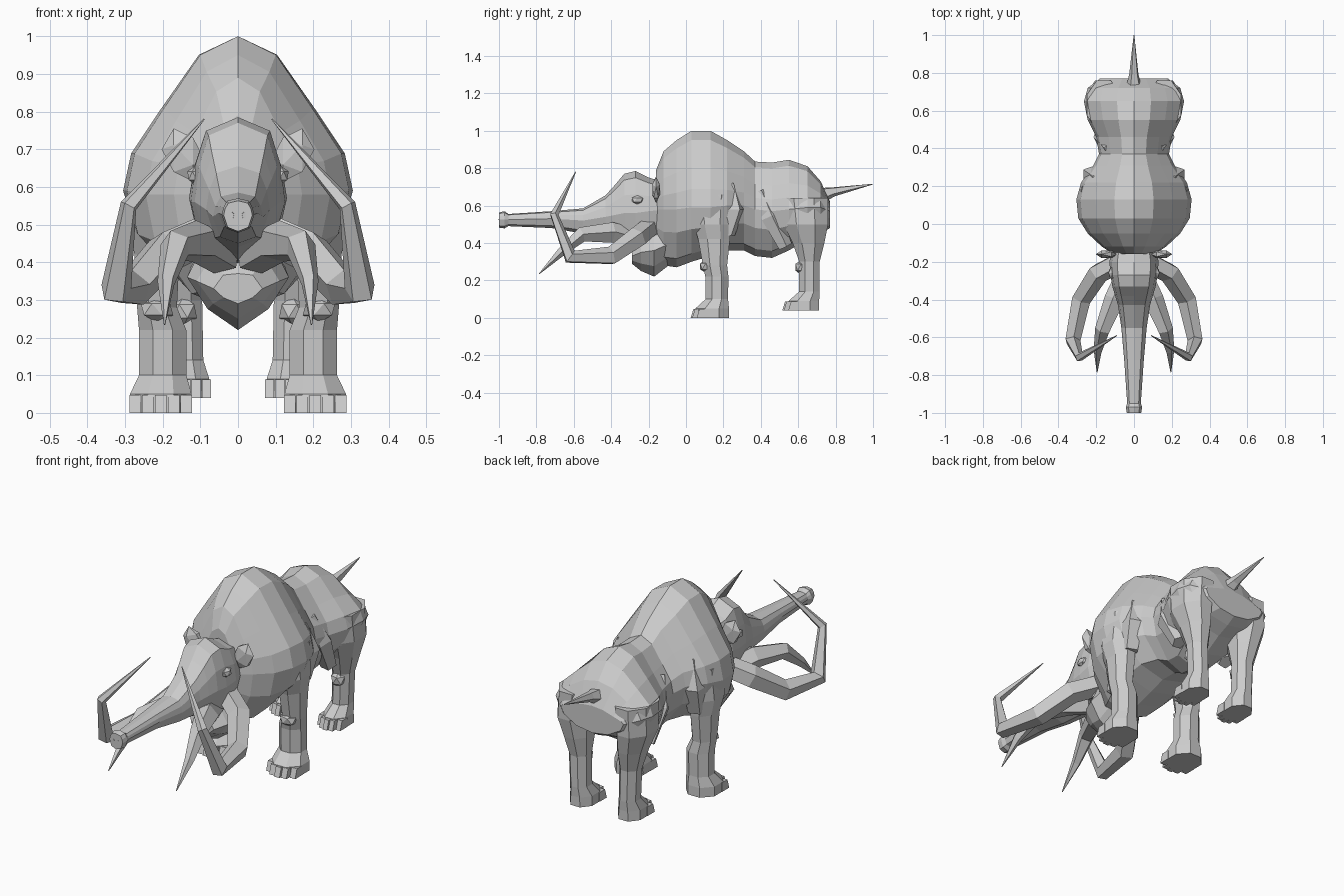
import bpy
import bmesh
from math import cos, sin, tau
from mathutils import Vector, Matrix

if "Cube" in bpy.data.objects:
    bpy.data.objects.remove(bpy.data.objects["Cube"], do_unlink=True)


def finish(name, bm, mirror=False):
    """Turn a bmesh into a flat-shaded object, optionally mirrored across x."""
    bmesh.ops.recalc_face_normals(bm, faces=bm.faces)
    mesh = bpy.data.meshes.new(name)
    bm.to_mesh(mesh)
    bm.free()
    obj = bpy.data.objects.new(name, mesh)
    bpy.context.collection.objects.link(obj)
    if mirror:
        modifier = obj.modifiers.new("Mirror", "MIRROR")
        modifier.use_mirror_merge = False
    return obj


def skin(name, rings, mirror=False):
    """Bridge a sequence of equal rings and cap both ends."""
    bm = bmesh.new()
    loops = [[bm.verts.new(p) for p in ring] for ring in rings]
    count = len(loops[0])
    for a, b in zip(loops, loops[1:]):
        for i in range(count):
            j = (i + 1) % count
            bm.faces.new((a[i], a[j], b[j], b[i]))
    bm.faces.new(loops[0])
    bm.faces.new(loops[-1])
    return finish(name, bm, mirror)


def along_y(name, half_profile, sections):
    """Loft a symmetric profile; sections are (y, half width, bottom, top, widest z)."""
    full = half_profile + [(-x, z) for x, z in half_profile[-2:0:-1]]
    rings = []
    for y, width, low, high, mid in sections:
        rings.append([Vector((x * width, y, mid + z * ((high - mid) if z > 0 else (mid - low))))
                      for x, z in full])
    return skin(name, rings)


def upright(name, sections, sides=8):
    """Mirrored loft of level ellipses; sections are (x, y, z, x radius, y radius)."""
    rings = []
    for x, y, z, rx, ry in sections:
        angles = [tau * (i + 0.5) / sides for i in range(sides)]
        rings.append([Vector((x + rx * 1.08 * cos(a), y + ry * 1.08 * sin(a), z)) for a in angles])
    return skin(name, rings, True)


def tube(name, path, radii, sides=5, mirror=True):
    """Sweep a tapering polygon along a path with a twist-free frame."""
    points = [Vector(p) for p in path]
    rings, side, previous = [], None, None
    for i, point in enumerate(points):
        before, after = points[max(i - 1, 0)], points[min(i + 1, len(points) - 1)]
        direction = (after - before).normalized()
        if side is None:
            side = direction.orthogonal().normalized()
        else:
            side.rotate(previous.rotation_difference(direction))
        other = direction.cross(side)
        rings.append([point + radii[i] * (side * cos(tau * k / sides) + other * sin(tau * k / sides))
                      for k in range(sides)])
        previous = direction
    return skin(name, rings, mirror)


def lump(name, center, size, rotation=0):
    """Mirrored faceted ellipsoid."""
    bm = bmesh.new()
    matrix = (Matrix.Translation(center) @ Matrix.Rotation(rotation, 4, "Y")
              @ Matrix.Diagonal((*size, 1)))
    bmesh.ops.create_icosphere(bm, subdivisions=1, radius=1, matrix=matrix)
    return finish(name, bm, True)


def toes(name, x, y, z, spread):
    """Arc of tapered blocks across the front of a foot."""
    bm = bmesh.new()
    for i in (-2, -1, 0, 1, 2):
        place = Matrix.Translation((x + i * spread, y + 0.008 * i * i, z + 0.024))
        made = bmesh.ops.create_cube(bm, size=1, matrix=place @ Matrix.Diagonal((spread * 0.9, 0.06, 0.048, 1)))
        for v in made["verts"]:
            if v.co.z > z + 0.03 and v.co.y < place.translation.y:
                v.co.y += 0.015
    return finish(name, bm, True)


# Humped torso, narrow waist and broad rump
body_profile = [(0, 1), (.34, .88), (.67, .53), (.93, .24), (1, 0),
                (.9, -.4), (.5, -.85), (0, -1)]
along_y("body", body_profile, [
    (-.16, .11, .34, .79, .58),
    (-.12, .17, .28, .89, .58),
    (-.05, .245, .27, .95, .58),
    (.03, .295, .3, 1, .59),
    (.13, .305, .33, 1, .59),
    (.22, .28, .36, .95, .6),
    (.31, .215, .36, .89, .6),
    (.37, .185, .33, .835, .58),
    (.46, .2, .32, .83, .57),
    (.55, .245, .36, .845, .58),
    (.65, .265, .42, .81, .59),
    (.72, .245, .45, .73, .59),
    (.77, .18, .48, .62, .57)])

# Skull running into the long outstretched trunk
head_profile = [(0, 1), (.68, .84), (.9, .45), (1, 0), (.72, -.75), (0, -1)]
along_y("head_and_trunk", head_profile, [
    (-.1, .11, .36, .72, .58),
    (-.2, .13, .36, .75, .57),
    (-.27, .125, .4, .785, .56),
    (-.33, .115, .42, .77, .56),
    (-.38, .1, .43, .71, .55),
    (-.43, .085, .44, .655, .54),
    (-.55, .067, .45, .585, .52),
    (-.72, .052, .48, .57, .53),
    (-.95, .036, .49, .555, .525),
    (-.97, .043, .478, .57, .525),
    (-1, .038, .482, .563, .525)])
along_y("jaw", [(0, 1), (.6, .9), (1, 0), (.6, -.6), (0, -1)], [
    (-.08, .12, .29, .5, .4),
    (-.17, .135, .22, .48, .36),
    (-.24, .11, .25, .43, .35),
    (-.29, .065, .29, .37, .33)])

# Face details
lump("ear", (.145, -.16, .685), (.055, .024, .075), .35)
lump("eye", (.115, -.26, .63), (.022, .035, .025))
tube("nostril", [(.018, -.985, .525), (.02, -1, .525)], [.014, .01], 6)

# Two pairs of tusks
tube("outer_tusk",
     [(.08, -.2, .48), (.19, -.26, .43), (.28, -.4, .33), (.325, -.62, .325),
      (.29, -.705, .55), (.09, -.59, .78)],
     [.055, .058, .052, .042, .024, .002])
tube("inner_tusk",
     [(.04, -.27, .42), (.1, -.4, .455), (.165, -.56, .445), (.19, -.67, .35), (.195, -.785, .235)],
     [.055, .058, .042, .024, .002])

# Legs with flared feet
upright("front_leg", [
    (.19, .14, .66, .09, .12),
    (.22, .14, .5, .07, .1),
    (.215, .15, .42, .06, .085),
    (.215, .155, .28, .053, .065),
    (.2, .165, .22, .063, .062),
    (.2, .165, .1, .063, .06),
    (.205, .14, .05, .082, .09),
    (.205, .14, 0, .082, .09)])
upright("hind_leg", [
    (.16, .63, .64, .09, .13),
    (.17, .64, .5, .085, .12),
    (.155, .655, .4, .067, .085),
    (.145, .66, .3, .05, .055),
    (.14, .66, .14, .048, .055),
    (.138, .63, .09, .062, .082),
    (.138, .63, .04, .064, .082)])
toes("front_toes", .205, .055, 0, .034)
toes("hind_toes", .138, .545, .04, .027)

# Knee tufts, elbow points and flank folds
lump("front_knee", (.215, .105, .275), (.048, .035, .035))
lump("hind_knee", (.145, .615, .27), (.04, .035, .04))
upright("elbow", [
    (.21, .21, .44, .045, .05),
    (.22, .25, .58, .055, .06),
    (.215, .25, .72, .004, .005)], 5)
tube("flank_fold", [(.14, .4, .68), (.16, .45, .54), (.15, .53, .38)], [.02, .055, .04])

# Pointed tail
tube("tail", [(0, .7, .65), (0, .79, .675), (0, 1, .715)], [.05, .026, .002], 5, False)
